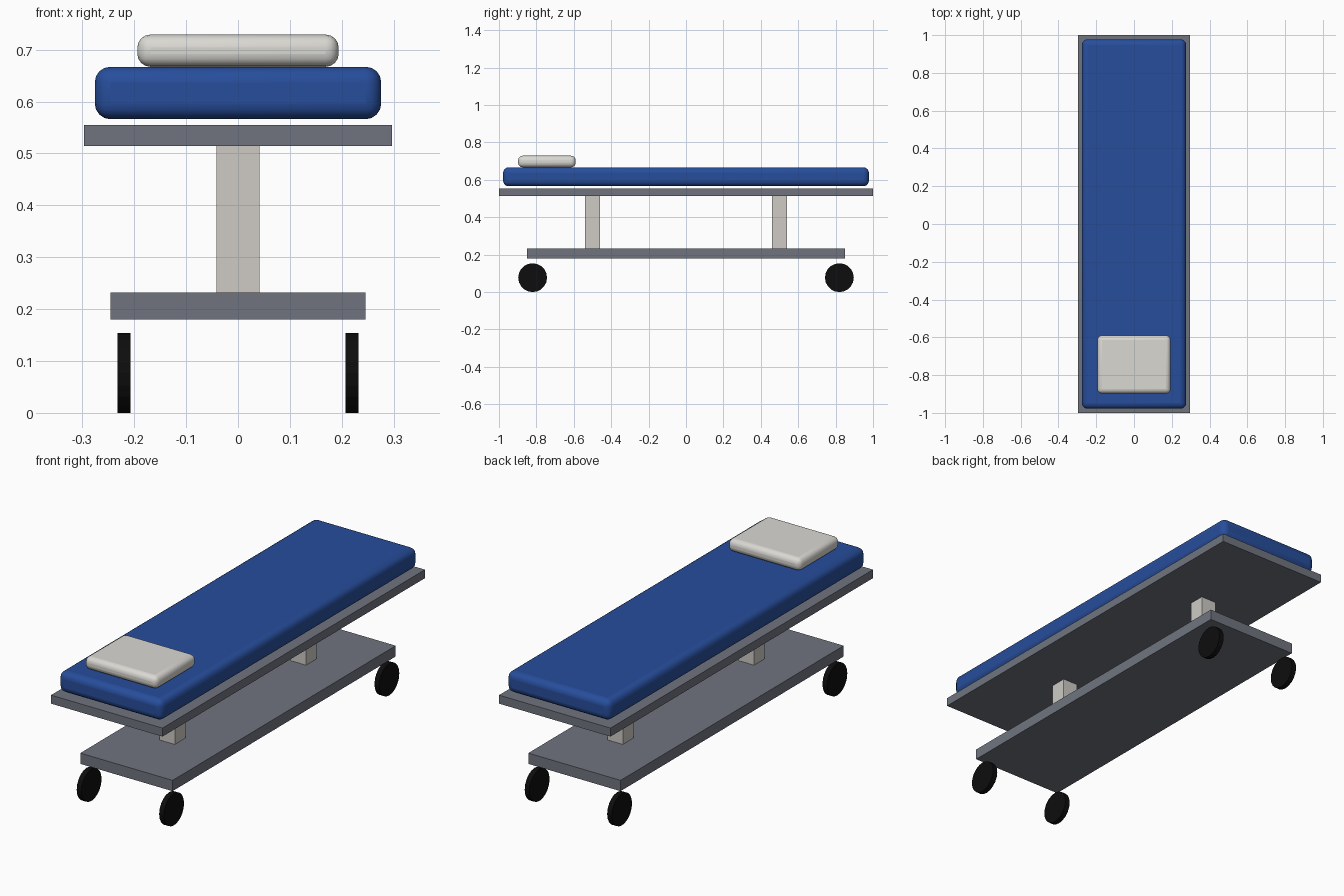
import bpy
from math import pi, radians

cube = bpy.data.objects.get("Cube")
if cube:
    bpy.data.objects.remove(cube, do_unlink=True)


def material(name, rgb):
    mat = bpy.data.materials.new(name)
    mat.use_nodes = True
    mat.diffuse_color = (*rgb, 1)
    mat.node_tree.nodes["Principled BSDF"].inputs["Base Color"].default_value = (*rgb, 1)
    return mat


blue = material("blue vinyl", (0.02, 0.075, 0.33))
grey = material("grey metal", (0.16, 0.175, 0.21))
pale = material("pale column", (0.62, 0.60, 0.56))
white = material("off white fabric", (0.70, 0.69, 0.65))
black = material("black rubber", (0.004, 0.004, 0.004))


def box(name, half_x, y0, y1, z0, z1, mat, rounding=0):
    """Box centred on x, optionally with soft rounded edges."""
    bpy.ops.mesh.primitive_cube_add(size=1, location=(0, (y0 + y1) / 2, (z0 + z1) / 2))
    obj = bpy.context.object
    obj.name = name
    obj.scale = (2 * half_x, y1 - y0, z1 - z0)
    bpy.ops.object.transform_apply(location=False, rotation=False, scale=True)
    obj.data.materials.append(mat)
    if rounding:
        bevel = obj.modifiers.new("rounded edges", "BEVEL")
        bevel.width = rounding
        bevel.segments = 4
        bpy.ops.object.shade_smooth_by_angle(angle=radians(40))
    return obj


# Base, tray and padding
box("base_plate", 0.246, -0.85, 0.85, 0.18, 0.232, grey)
box("bed_tray", 0.297, -1, 1, 0.514, 0.555, grey)
box("mattress", 0.276, -0.978, 0.978, 0.566, 0.667, blue, 0.03)
box("pillow", 0.194, -0.898, -0.59, 0.667, 0.729, white, 0.025)

# Support columns and wheels at both ends
for end, sy in (("front", -1), ("back", 1)):
    box(end + "_column", 0.041, sy * 0.5 - 0.04, sy * 0.5 + 0.04, 0.232, 0.514, pale)
    for side, sx in (("right", -1), ("left", 1)):
        bpy.ops.mesh.primitive_cylinder_add(
            vertices=20, radius=0.077, depth=0.025,
            location=(sx * 0.22, sy * 0.82, 0.077), rotation=(0, pi / 2, 0))
        wheel = bpy.context.object
        wheel.name = f"{end}_{side}_wheel"
        wheel.data.materials.append(black)
